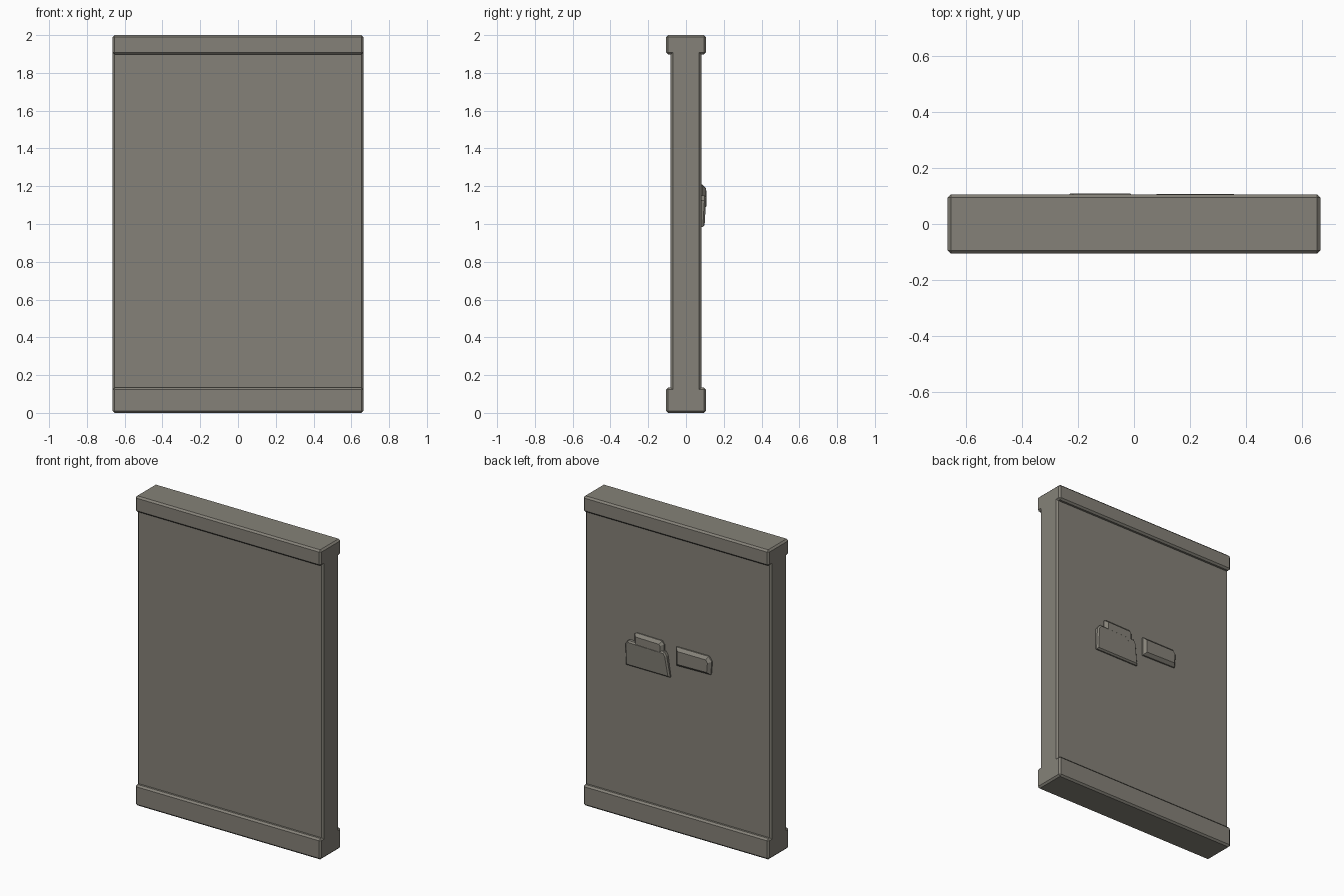
import bpy, bmesh

if "Cube" in bpy.data.objects:
    bpy.data.objects.remove(bpy.data.objects["Cube"])

# Dark warm grey stone
stone_mat = bpy.data.materials.new("dark_stone")
stone_mat.diffuse_color = (0.235, 0.222, 0.188, 1.0)
stone_mat.use_nodes = True
stone_mat.node_tree.nodes["Principled BSDF"].inputs["Base Color"].default_value = stone_mat.diffuse_color


def prism(name, ring_a, ring_b, bevel, pick):
    """Solid between two matching rings; edges chosen by pick() get a flat chamfer."""
    bm = bmesh.new()
    a = [bm.verts.new(p) for p in ring_a]
    b = [bm.verts.new(p) for p in ring_b]
    n = len(a)
    bm.faces.new(a)
    bm.faces.new(b[::-1])
    for i in range(n):
        j = (i + 1) % n
        bm.faces.new((a[i], b[i], b[j], a[j]))
    bmesh.ops.recalc_face_normals(bm, faces=bm.faces)
    bm.normal_update()
    edges = [e for e in bm.edges if pick(e)]
    bmesh.ops.bevel(bm, geom=edges, offset=bevel, segments=1,
                    affect='EDGES', profile=0.5, clamp_overlap=True)
    bmesh.ops.recalc_face_normals(bm, faces=bm.faces)
    mesh = bpy.data.meshes.new(name)
    bm.to_mesh(mesh)
    bm.free()
    mesh.materials.append(stone_mat)
    obj = bpy.data.objects.new(name, mesh)
    bpy.context.collection.objects.link(obj)
    return obj


# Wall slab: I-shaped side profile (base, panel, top cap) run along x
half = [(0.105, 0.0), (0.105, 0.135), (0.081, 0.135),
        (0.081, 1.897), (0.105, 1.897), (0.105, 2.0)]
profile = half + [(-y, z) for y, z in reversed(half)]
prism("wall_slab",
      [(-0.664, y, z) for y, z in profile],
      [(0.664, y, z) for y, z in profile],
      0.011, lambda e: e.is_convex)


# Raised stones on the back face; depth(z) sets how far the face stands out
def stone(name, outline, depth, bevel):
    front = [(x, depth(z), z) for x, z in outline]
    back = [(x, 0.07, z) for x, z in outline]
    prism(name, back, front, bevel,
          lambda e: all(v.co.y > 0.075 for v in e.verts))


stone("large_stone",
      [(0.365, 0.985), (0.365, 1.125), (0.345, 1.15),
       (0.085, 1.145), (0.07, 1.12), (0.05, 0.985)],
      lambda z: 0.098 + (z - 0.985) * 0.06, 0.009)
stone("large_stone_top",
      [(0.305, 1.10), (0.305, 1.2), (0.29, 1.208),
       (0.11, 1.205), (0.095, 1.185), (0.095, 1.10)],
      lambda z: 0.106, 0.018)
stone("small_stone",
      [(0.006, 1.075), (0.006, 1.195), (-0.225, 1.195),
       (-0.247, 1.165), (-0.24, 1.08)],
      lambda z: 0.108, 0.018)
